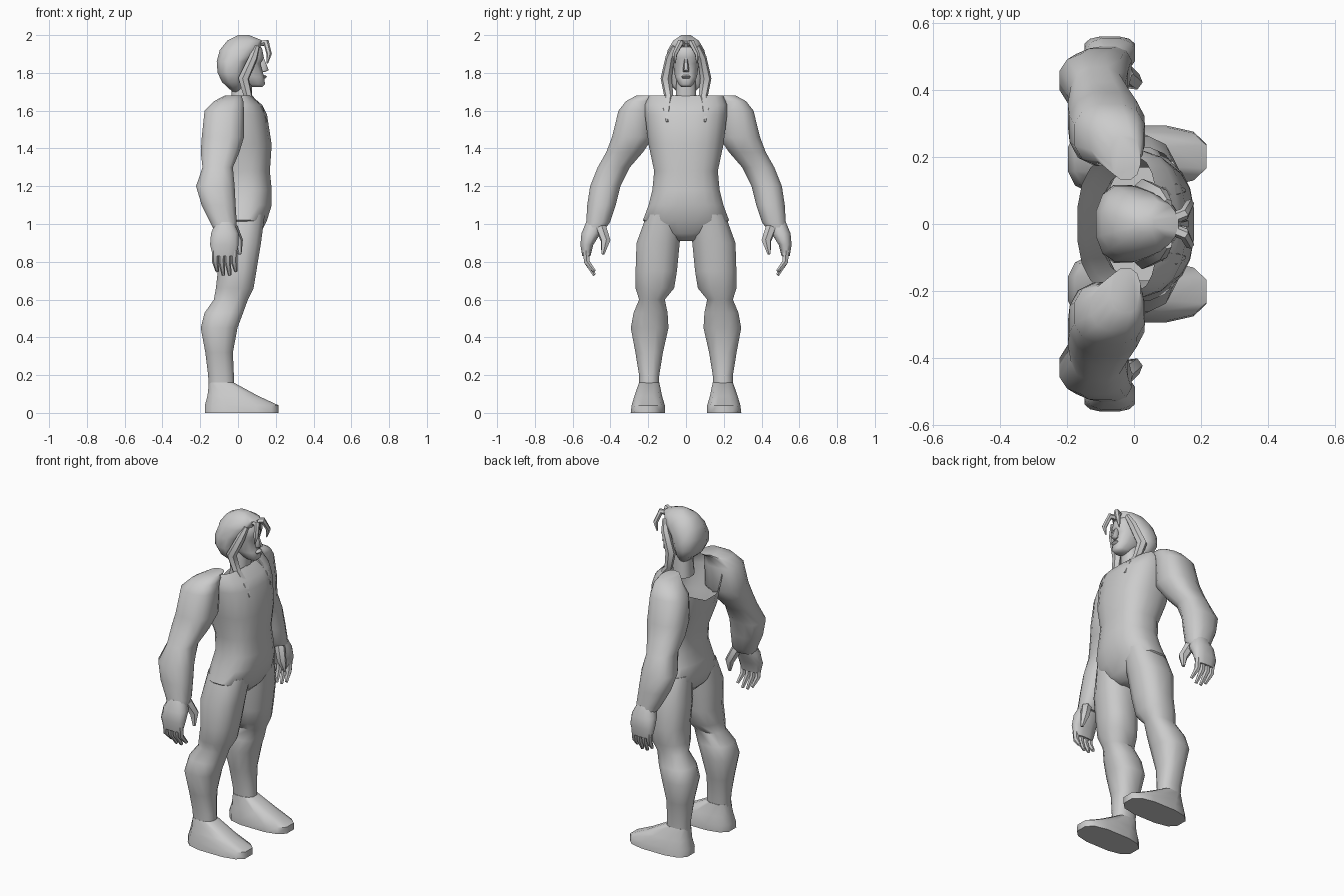
import bpy, bmesh, math
from collections import namedtuple

cube = bpy.data.objects.get("Cube")
if cube:
    bpy.data.objects.remove(cube, do_unlink=True)

clay = bpy.data.materials.new("plain grey")
clay.use_nodes = True
clay.diffuse_color = (.6, .6, .6, 1)
clay.node_tree.nodes["Principled BSDF"].inputs["Base Color"].default_value = clay.diffuse_color

Cut = namedtuple("Cut", "height back front outer inner")


def cut(height, back, front, outer, inner=None):
    """Horizontal slice of a part; centred on the body when no inner side is given."""
    return Cut(height, back, front, outer, -outer if inner is None else inner)


def rounded(low, high, wave, power):
    """Point on one axis of a superellipse between two limits."""
    return (low + high) / 2 + (high - low) / 2 * math.copysign(abs(wave) ** power, wave)


def finish(obj, mirror):
    """Colour, shade and mirror one part."""
    obj.data.materials.append(clay)
    bpy.ops.object.select_all(action='DESELECT')
    obj.select_set(True)
    bpy.context.view_layer.objects.active = obj
    if obj.type == 'CURVE':
        bpy.ops.object.convert(target='MESH')
    obj = bpy.context.object
    bpy.ops.object.shade_smooth_by_angle(angle=math.radians(50))
    if mirror:
        mod = obj.modifiers.new("Mirror", 'MIRROR')
        mod.use_axis = (False, True, False)
        mod.use_mirror_merge = False


def loft(name, *cuts, sides=12, power=.8, mirror=False, edit=None):
    """Skin a stack of rounded slices."""
    bm = bmesh.new()
    angles = [math.tau * (i + .5) / sides for i in range(sides)]
    rings = [[bm.verts.new((rounded(c.back, c.front, math.cos(t), power),
                            rounded(c.inner, c.outer, math.sin(t), power),
                            c.height)) for t in angles] for c in cuts]
    for low, high in zip(rings, rings[1:]):
        for i in range(sides):
            bm.faces.new((low[i - 1], low[i], high[i], high[i - 1]))
    bm.faces.new(rings[0])
    bm.faces.new(rings[-1])
    bmesh.ops.recalc_face_normals(bm, faces=bm.faces)
    if edit:
        edit(bm)
    mesh = bpy.data.meshes.new(name)
    bm.to_mesh(mesh)
    bm.free()
    obj = bpy.data.objects.new(name, mesh)
    bpy.context.collection.objects.link(obj)
    finish(obj, mirror)


def strand(name, thickness, taper, *path):
    """Mirrored tube along a path; taper gives the relative width at each point."""
    curve = bpy.data.curves.new(name, 'CURVE')
    curve.dimensions = '3D'
    curve.bevel_depth = thickness
    curve.bevel_resolution = 1
    curve.use_fill_caps = True
    spline = curve.splines.new('POLY')
    spline.points.add(len(path) - 1)
    for point, place, width in zip(spline.points, path, taper):
        point.co = (*place, 1)
        point.radius = width
    obj = bpy.data.objects.new(name, curve)
    bpy.context.collection.objects.link(obj)
    finish(obj, mirror=True)


def open_back(bm):
    """Remove the top behind the neck and dip the upper back edge."""
    centres = {f: f.calc_center_median() for f in bm.faces}
    gone = [f for f, c in centres.items() if c.z > 1.59 and c.x < -.03 or c.z > 1.67]
    bmesh.ops.delete(bm, geom=gone, context='FACES')
    for v in bm.verts:
        if v.co.z > 1.55 and v.co.x < -.1:
            v.co.z -= .1 * max(0, 1 - abs(v.co.y) / .2)


# Torso
loft("torso",
     cut(height=.91, back=-.06, front=.08, outer=.05),
     cut(height=.95, back=-.1, front=.12, outer=.15),
     cut(height=1.02, back=-.12, front=.155, outer=.23),
     cut(height=1.1, back=-.11, front=.18, outer=.2),
     cut(height=1.18, back=-.09, front=.18, outer=.18),
     cut(height=1.28, back=-.1, front=.17, outer=.17),
     cut(height=1.42, back=-.15, front=.18, outer=.2),
     cut(height=1.58, back=-.17, front=.155, outer=.22),
     cut(height=1.63, back=-.14, front=.13, outer=.22),
     cut(height=1.68, back=-.07, front=.07, outer=.2),
     sides=20, edit=open_back)

# Arms, wrist to shoulder
loft("arms",
     cut(height=.97, back=-.13, front=-.01, outer=.535, inner=.43),
     cut(height=1.01, back=-.15, front=-.005, outer=.53, inner=.4),
     cut(height=1.1, back=-.195, front=-.01, outer=.525, inner=.37),
     cut(height=1.2, back=-.225, front=-.015, outer=.51, inner=.345),
     cut(height=1.3, back=-.19, front=-.025, outer=.47, inner=.295),
     cut(height=1.38, back=-.2, front=.01, outer=.425, inner=.225),
     cut(height=1.46, back=-.195, front=.035, outer=.395, inner=.17),
     cut(height=1.6, back=-.18, front=.035, outer=.36, inner=.17),
     cut(height=1.65, back=-.13, front=.03, outer=.32, inner=.17),
     cut(height=1.68, back=-.07, front=.02, outer=.265, inner=.13),
     mirror=True)

# Hands: palm, four curled fingers and a thumb
loft("palms",
     cut(height=.83, back=-.135, front=-.01, outer=.55, inner=.505),
     cut(height=.89, back=-.15, front=.005, outer=.56, inner=.49),
     cut(height=.95, back=-.145, front=.005, outer=.555, inner=.45),
     cut(height=1.01, back=-.12, front=-.02, outer=.53, inner=.43),
     mirror=True)
for number, finger in enumerate(("little", "ring", "middle", "index")):
    x = -.12 + .033 * number
    tip = .73 if finger in ("ring", "middle") else .75
    strand(finger + "_fingers", .019, (1, .9, .5),
           (x, .53, .86), (x, .525, .8), (x + .01, .485, tip))
strand("thumbs", .03, (1, .9, .3),
       (-.03, .45, .98), (0, .425, .91), (.01, .44, .84))

# Legs, ankle to hip
loft("legs",
     cut(height=.1, back=-.155, front=-.015, outer=.25, inner=.145),
     cut(height=.2, back=-.16, front=-.02, outer=.25, inner=.14),
     cut(height=.32, back=-.175, front=-.025, outer=.27, inner=.12),
     cut(height=.45, back=-.2, front=0, outer=.295, inner=.09),
     cut(height=.53, back=-.18, front=.03, outer=.28, inner=.095),
     cut(height=.6, back=-.13, front=.055, outer=.25, inner=.11),
     cut(height=.66, back=-.12, front=.085, outer=.27, inner=.06),
     cut(height=.75, back=-.11, front=.1, outer=.27, inner=.045),
     cut(height=.9, back=-.12, front=.125, outer=.265, inner=.03),
     cut(height=1.05, back=-.1, front=.145, outer=.21, inner=.02),
     mirror=True)

# Feet, sole to ankle
loft("feet",
     cut(height=0, back=-.18, front=.22, outer=.295, inner=.11),
     cut(height=.04, back=-.18, front=.22, outer=.29, inner=.11),
     cut(height=.09, back=-.165, front=.11, outer=.275, inner=.125),
     cut(height=.16, back=-.155, front=-.02, outer=.25, inner=.14),
     power=.7, mirror=True)

# Neck and face
loft("neck",
     cut(height=1.6, back=-.04, front=.07, outer=.06),
     cut(height=1.8, back=-.03, front=.08, outer=.05))
loft("head",
     cut(height=1.725, back=.07, front=.13, outer=.025),
     cut(height=1.74, back=.03, front=.145, outer=.04),
     cut(height=1.78, back=-.02, front=.14, outer=.06),
     cut(height=1.85, back=-.06, front=.12, outer=.07),
     cut(height=1.88, back=-.06, front=.14, outer=.075),
     cut(height=1.93, back=-.06, front=.13, outer=.07),
     cut(height=1.97, back=-.02, front=.09, outer=.05))
loft("nose",
     cut(height=1.805, back=.12, front=.145, outer=.015),
     cut(height=1.815, back=.12, front=.165, outer=.017),
     cut(height=1.875, back=.11, front=.14, outer=.008), sides=6)
loft("lips",
     cut(height=1.77, back=.12, front=.145, outer=.02),
     cut(height=1.78, back=.12, front=.155, outer=.025),
     cut(height=1.79, back=.12, front=.145, outer=.015), sides=8)

# Hair: cap, long side locks and forelocks
loft("hair_cap",
     cut(height=1.7, back=-.03, front=.02, outer=.05),
     cut(height=1.75, back=-.085, front=.03, outer=.1),
     cut(height=1.8, back=-.11, front=.04, outer=.12),
     cut(height=1.86, back=-.115, front=.06, outer=.115),
     cut(height=1.92, back=-.1, front=.115, outer=.1),
     cut(height=1.97, back=-.06, front=.135, outer=.07),
     cut(height=2, back=0, front=.06, outer=.025))
strand("side_locks", .03, (.5, .8, 1, .8, 1, .2),
       (.1, .06, 1.94), (.08, .085, 1.88), (.03, .105, 1.77),
       (.055, .09, 1.67), (.11, .1, 1.6), (.15, .1, 1.54))
strand("forelocks", .018, (1, 1, .8, .2),
       (.11, .015, 1.955), (.15, .03, 1.96), (.165, .06, 1.9), (.155, .058, 1.85))
